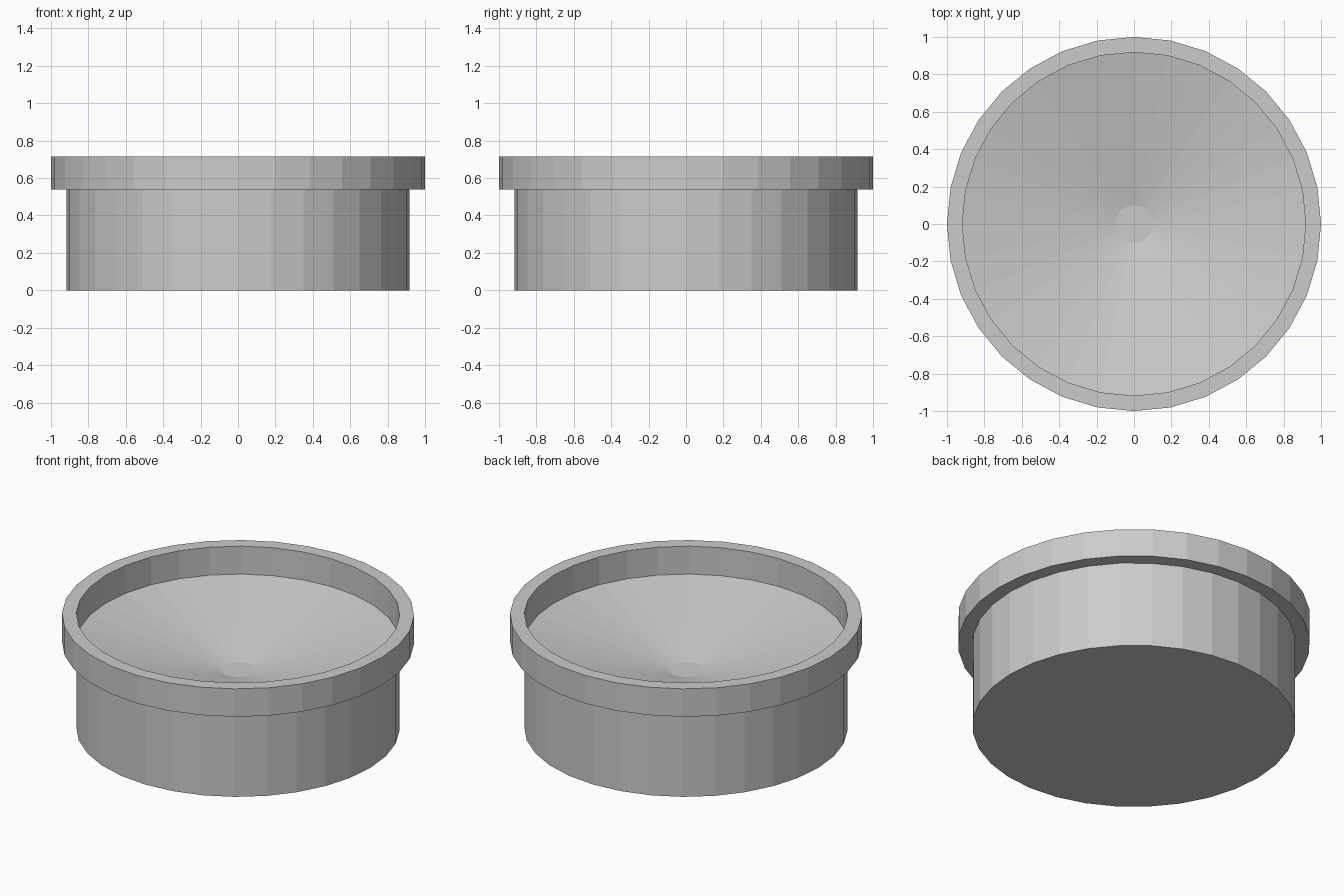
import bpy, bmesh
from math import cos, sin, tau

SIDES = 32
RIM_OUTER, WALL = 1.0, 0.918
RIM_TOP, RIM_BOTTOM = 0.715, 0.54
DRAIN_RADIUS, DRAIN_Z = 0.1, 0.37

if "Cube" in bpy.data.objects:
    bpy.data.objects.remove(bpy.data.objects["Cube"])

grey = bpy.data.materials.new("light grey")
grey.use_nodes = True
grey.diffuse_color = (0.6, 0.6, 0.6, 1)
grey.node_tree.nodes["Principled BSDF"].inputs["Base Color"].default_value = (0.6, 0.6, 0.6, 1)


def lathe(name, profile, closed):
    """Spin a profile of (radius, z) round the z axis; cap open ends."""
    bm = bmesh.new()
    rings = [[bm.verts.new((r * cos(tau * i / SIDES), r * sin(tau * i / SIDES), z))
              for i in range(SIDES)] for r, z in profile]
    pairs = list(zip(rings, rings[1:]))
    if closed:
        pairs.append((rings[-1], rings[0]))
    else:
        bm.faces.new(rings[0])
        bm.faces.new(rings[-1])
    for a, b in pairs:
        for i in range(SIDES):
            j = (i + 1) % SIDES
            bm.faces.new((a[i], a[j], b[j], b[i]))
    bmesh.ops.recalc_face_normals(bm, faces=bm.faces)
    mesh = bpy.data.meshes.new(name)
    bm.to_mesh(mesh)
    bm.free()
    mesh.materials.append(grey)
    obj = bpy.data.objects.new(name, mesh)
    bpy.context.collection.objects.link(obj)
    return obj


# Solid round base with a funnel-shaped floor and a flat centre
lathe("basin_base", [(WALL, 0), (WALL, RIM_BOTTOM), (DRAIN_RADIUS, DRAIN_Z)], False)

# Overhanging ring around the top
lathe("basin_rim", [(WALL, RIM_BOTTOM), (RIM_OUTER, RIM_BOTTOM),
                    (RIM_OUTER, RIM_TOP), (WALL, RIM_TOP)], True)
